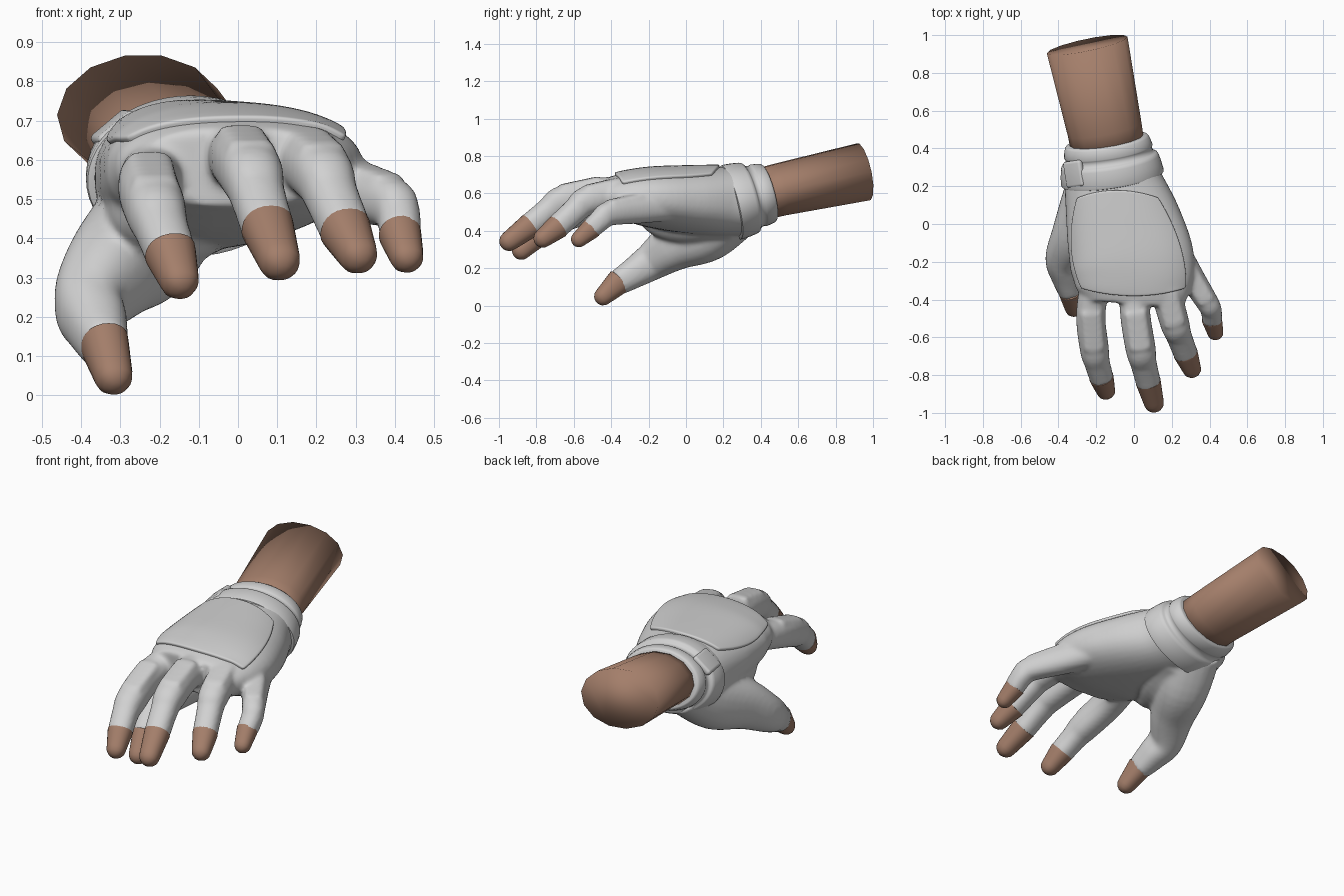
import bpy, bmesh, math
from mathutils import Vector

if "Cube" in bpy.data.objects:
    bpy.data.objects.remove(bpy.data.objects["Cube"])


def material(name, rgb):
    m = bpy.data.materials.new(name)
    m.use_nodes = True
    m.diffuse_color = (*rgb, 1)
    bsdf = m.node_tree.nodes["Principled BSDF"]
    bsdf.inputs["Base Color"].default_value = (*rgb, 1)
    bsdf.inputs["Roughness"].default_value = 0.7
    return m


GLOVE = material("glove_grey", (0.64, 0.64, 0.64))
SKIN = material("brown_skin", (0.37, 0.21, 0.145))


def spline(keys, steps):
    """Smooth curve through stations of (x, y, z, half width, half height)."""
    out = []
    n = len(keys)
    for i in range(n - 1):
        p = [keys[max(i - 1, 0)], keys[i], keys[i + 1], keys[min(i + 2, n - 1)]]
        for s in range(steps):
            t = s / steps
            out.append([0.5 * (2 * b + (c - a) * t + (2 * a - 5 * b + 4 * c - d) * t * t
                               + (3 * b - a - 3 * c + d) * t ** 3) for a, b, c, d in zip(*p)])
    return out + [list(keys[-1])]


def loft(bm, keys, sides=24, steps=5, power=2.0, round_end=False):
    """Skin a tube of superellipse rings along the stations."""
    st = spline(keys, steps)
    pos = [Vector(s[:3]) for s in st]
    rings = []
    for i, s in enumerate(st):
        t = (pos[min(i + 1, len(st) - 1)] - pos[max(i - 1, 0)]).normalized()
        rings.append((pos[i], t, s[3], s[4]))
    if round_end:
        c, t, w, h = rings[-1]
        for a in (25, 50, 70, 83):
            k = math.cos(math.radians(a))
            rings.append((c + t * h * math.sin(math.radians(a)), t, w * k, h * k))
    loops = []
    for c, t, w, h in rings:
        side = t.cross(Vector((0, 0, 1))).normalized()
        up = side.cross(t)
        loop = []
        for j in range(sides):
            a = 2 * math.pi * j / sides
            u, v = math.cos(a), math.sin(a)
            u = math.copysign(abs(u) ** (2 / power), u)
            v = math.copysign(abs(v) ** (2 / power), v)
            loop.append(bm.verts.new(c + side * u * w + up * v * h))
        loops.append(loop)
    for a, b in zip(loops, loops[1:]):
        for j in range(sides):
            k = (j + 1) % sides
            bm.faces.new((a[j], a[k], b[k], b[j]))
    bm.faces.new(loops[0][::-1])
    bm.faces.new(loops[-1])


def finish(bm, name, mat, angle=50):
    bmesh.ops.recalc_face_normals(bm, faces=bm.faces)
    me = bpy.data.meshes.new(name)
    bm.to_mesh(me)
    bm.free()
    me.materials.append(mat)
    ob = bpy.data.objects.new(name, me)
    bpy.context.scene.collection.objects.link(ob)
    bpy.ops.object.select_all(action="DESELECT")
    ob.select_set(True)
    bpy.context.view_layer.objects.active = ob
    if angle:
        bpy.ops.object.shade_smooth_by_angle(angle=math.radians(angle))
    else:
        bpy.ops.object.shade_smooth()
    return ob


# Each digit: gloved stations, then the tip centre and tip radius
DIGITS = {
    "index": ([(-.18, -.2, .60, .08, .08), (-.228, -.46, .54, .078, .078),
               (-.21, -.66, .472, .077, .08), (-.195, -.735, .425, .068, .068),
               (-.17, -.82, .355, .064, .064)], (-.15, -.88, .295), .05),
    "middle": ([(0, -.2, .61, .08, .08), (.005, -.46, .605, .08, .08),
                (.035, -.66, .562, .08, .08), (.05, -.735, .51, .07, .068),
                (.078, -.845, .42, .066, .066)], (.105, -.945, .345), .053),
    "ring": ([(.12, -.15, .60, .08, .08), (.17, -.36, .60, .08, .078),
              (.217, -.53, .56, .077, .078), (.237, -.59, .51, .068, .068),
              (.277, -.695, .415, .064, .064)], (.305, -.765, .36), .05),
    "little": ([(.17, -.05, .545, .08, .09), (.285, -.25, .517, .07, .078),
                (.385, -.41, .493, .06, .066), (.408, -.455, .46, .056, .06),
                (.415, -.515, .405, .053, .055)], (.43, -.572, .355), .043),
    "thumb": ([(-.17, .3, .50, .15, .12), (-.24, .12, .395, .145, .155),
               (-.315, -.05, .325, .12, .135), (-.378, -.18, .238, .092, .103),
               (-.362, -.27, .18, .08, .084), (-.338, -.365, .122, .06, .068)],
              (-.318, -.442, .05), .049),
}

# Glove: palm, thumb web, digits and finger pads fused into one skin
bm = bmesh.new()
loft(bm, [(-.12, .34, .56, .24, .18), (-.105, .2, .555, .265, .185), (-.055, 0, .562, .308, .175),
          (-.01, -.2, .575, .33, .155), (-.005, -.34, .583, .305, .125),
          (-.01, -.42, .58, .26, .10)], sides=40, power=2.3)
loft(bm, [(-.13, .24, .49, .17, .14), (-.2, .02, .455, .15, .135), (-.24, -.14, .48, .09, .11),
          (-.23, -.23, .53, .05, .07)])
for name, (stations, tip, r) in DIGITS.items():
    loft(bm, stations, power=2.3)
    if name != "thumb":
        loft(bm, [(x, y, z + .5 * h, .78 * w, .6 * h) for x, y, z, w, h in stations[1:3]],
             power=4)
glove = finish(bm, "glove", GLOVE, angle=0)
remesh = glove.modifiers.new("fuse", "REMESH")
remesh.mode = "VOXEL"
remesh.voxel_size = 0.011
remesh.use_smooth_shade = True
smooth = glove.modifiers.new("soften", "SMOOTH")
smooth.factor = 0.5
smooth.iterations = 9

# Bare fingertips, starting square against the glove openings
for name, (stations, tip, r) in DIGITS.items():
    x, y, z, w, h = stations[-1]
    base = Vector((x, y, z))
    back = base - (Vector(tip) - base).normalized() * 0.016
    bm = bmesh.new()
    loft(bm, [(*back, w * 1.01, h * 1.01), (x, y, z, w * .99, h * .99), (*tip, r, r)],
         round_end=True, power=2.2)
    finish(bm, name + "_fingertip", SKIN)

# Padded panel on the back of the hand, laid over the glove
bm = bmesh.new()
N = 28
grid = []
for i in range(N + 1):
    row = []
    for j in range(N + 1):
        u, v = 2 * i / N - 1, 2 * j / N - 1
        a = u * math.sqrt(1 - .28 * v * v)
        b = v * math.sqrt(1 - .28 * u * u)
        half = .288 - .043 * b
        row.append(bm.verts.new((-.045 - .05 * b + a * half, -.1 + b * .285, 1.2)))
    grid.append(row)
for i in range(N):
    for j in range(N):
        bm.faces.new((grid[i][j], grid[i + 1][j], grid[i + 1][j + 1], grid[i][j + 1]))
panel = finish(bm, "back_panel", GLOVE)
wrap = panel.modifiers.new("lay_on_glove", "SHRINKWRAP")
wrap.target = glove
wrap.wrap_method = "PROJECT"
wrap.use_project_z = True
wrap.use_negative_direction = True
wrap.use_positive_direction = False
relax = panel.modifiers.new("relax", "SMOOTH")
relax.iterations = 4
thick = panel.modifiers.new("padding", "SOLIDIFY")
thick.thickness = 0.03
thick.offset = 0
bevel = panel.modifiers.new("soft_edge", "BEVEL")
bevel.width = 0.014
bevel.segments = 4
bevel.limit_method = "ANGLE"
bevel.angle_limit = math.radians(50)

# Wrist cuff: wide strap stepping down to a narrow rim
A, B = Vector((-.113, .235, .55)), Vector((-.145, .443, .604))
bm = bmesh.new()
loft(bm, [(*A.lerp(B, t), w, h) for t, w, h in
          ((0, .245, .18), (.01, .266, .198), (.08, .275, .206), (.45, .262, .196),
           (.53, .25, .185), (.57, .236, .172), (.68, .232, .166), (.73, .237, .17),
           (.95, .225, .162), (1, .212, .15))], sides=48, steps=2)
finish(bm, "wrist_cuff", GLOVE)

# Strap end tab on the thumb side of the cuff
bm = bmesh.new()
bmesh.ops.create_cube(bm, size=1)
bmesh.ops.scale(bm, vec=(.12, .14, .036), verts=bm.verts)
bmesh.ops.bevel(bm, geom=bm.edges[:], offset=.015, segments=4, affect="EDGES", profile=.5)
tab = finish(bm, "strap_tab", GLOVE)
tab.location = (-.315, .265, .68)
tab.rotation_euler = (.03, math.radians(-40), .14)

# Bare forearm
bm = bmesh.new()
loft(bm, [(-.135, .38, .59, .195, .14), (-.155, .5, .62, .198, .143),
          (-.248, .948, .715, .218, .158)], sides=14, steps=1)
finish(bm, "forearm", SKIN, angle=0)
